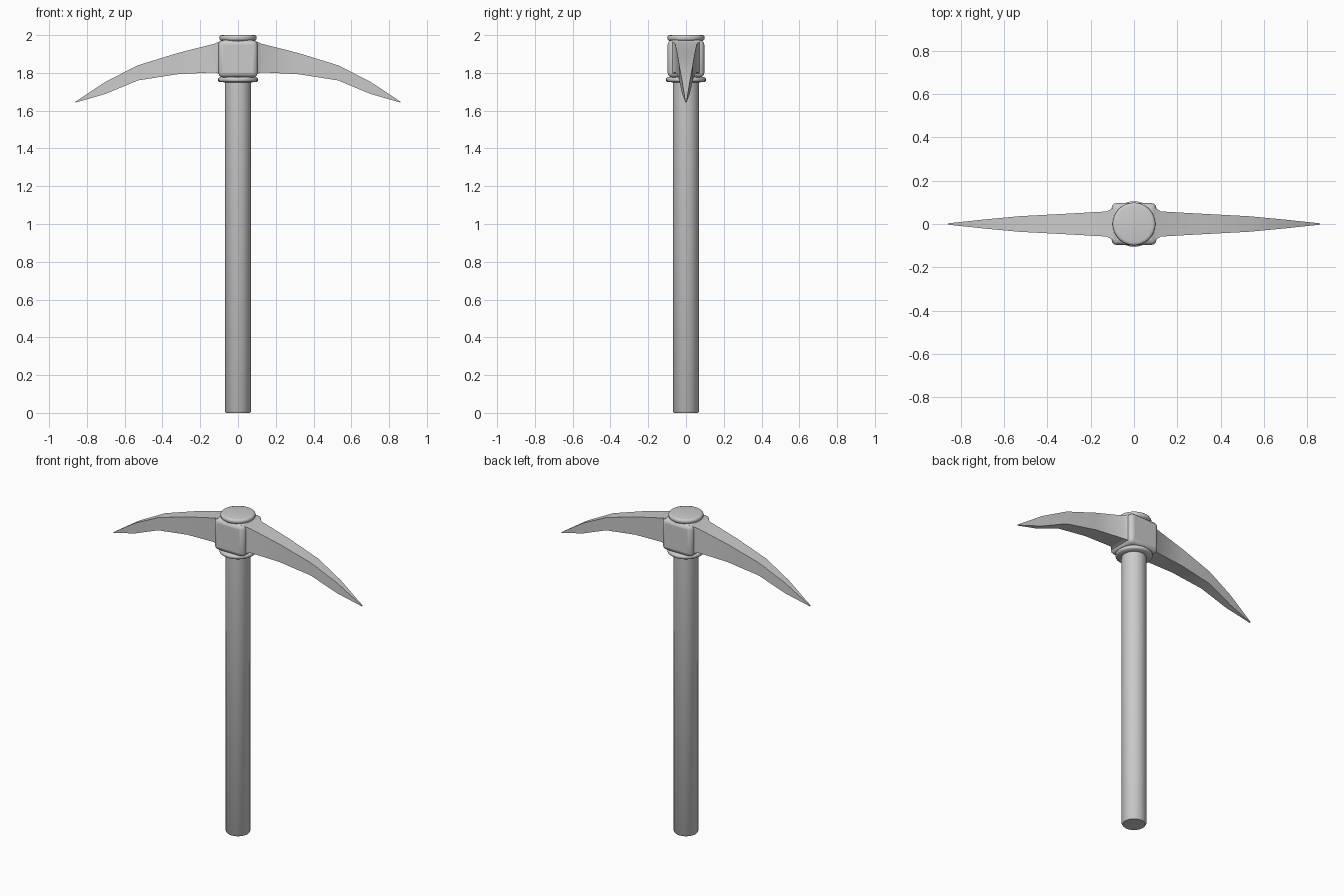
import bpy, bmesh, math

if "Cube" in bpy.data.objects:
    bpy.data.objects.remove(bpy.data.objects["Cube"])


def finish(name, bm, angle, bevel=0.0):
    bmesh.ops.recalc_face_normals(bm, faces=bm.faces)
    mesh = bpy.data.meshes.new(name)
    bm.to_mesh(mesh)
    bm.free()
    obj = bpy.data.objects.new(name, mesh)
    bpy.context.collection.objects.link(obj)
    bpy.ops.object.select_all(action='DESELECT')
    obj.select_set(True)
    bpy.context.view_layer.objects.active = obj
    bpy.ops.object.shade_smooth_by_angle(angle=math.radians(angle))
    if bevel:
        mod = obj.modifiers.new("rounding", 'BEVEL')
        mod.width = bevel
        mod.segments = 3
        mod.limit_method = 'ANGLE'
        mod.angle_limit = math.radians(40)
    return obj


def loft(bm, rings):
    loops = [[bm.verts.new(p) for p in ring] for ring in rings]
    n = len(loops[0])
    for a, b in zip(loops, loops[1:]):
        for i in range(n):
            bm.faces.new((a[i], a[(i + 1) % n], b[(i + 1) % n], b[i]))
    bm.faces.new(loops[0])
    bm.faces.new(loops[-1][::-1])


def lathe(name, profile, sides=32):
    bm = bmesh.new()
    loft(bm, [[(r * math.cos(2 * math.pi * i / sides),
                r * math.sin(2 * math.pi * i / sides), z)
               for i in range(sides)] for r, z in profile])
    return finish(name, bm, 50)


# Handle, collar under the head and cap on top
lathe("handle", [(0.064, 0), (0.07, 0.008), (0.07, 1.97)])
lathe("collar", [(0.07, 1.75), (0.098, 1.752), (0.105, 1.758),
                 (0.105, 1.77), (0.098, 1.777), (0.07, 1.779)])
lathe("cap", [(0.085, 1.965), (0.095, 1.974), (0.099, 1.98),
              (0.099, 1.991), (0.094, 1.998), (0.085, 2.0)])

# Central block with rounded corners
bm = bmesh.new()
loft(bm, [[(sx * 0.104, sy * 0.097, z) for sx, sy in
           ((-1, -1), (1, -1), (1, 1), (-1, 1))] for z in (1.776, 1.974)])
finish("head_block", bm, 50, 0.025)

# Curved picks: x, bottom z, top z, half width
sections = [(0.08, 1.785, 1.972, 0.085), (0.105, 1.797, 1.963, 0.07),
            (0.125, 1.803, 1.954, 0.058), (0.32, 1.793, 1.905, 0.047),
            (0.53, 1.76, 1.84, 0.036), (0.70, 1.689, 1.754, 0.02),
            (0.86, 1.643, 1.648, 0.003)]
for side, label in ((1, "right"), (-1, "left")):
    bm = bmesh.new()
    loft(bm, [[(side * x, -w, zb), (side * x, w, zb),
               (side * x, w, zt), (side * x, -w, zt)]
              for x, zb, zt, w in sections])
    finish(label + "_pick", bm, 40)
